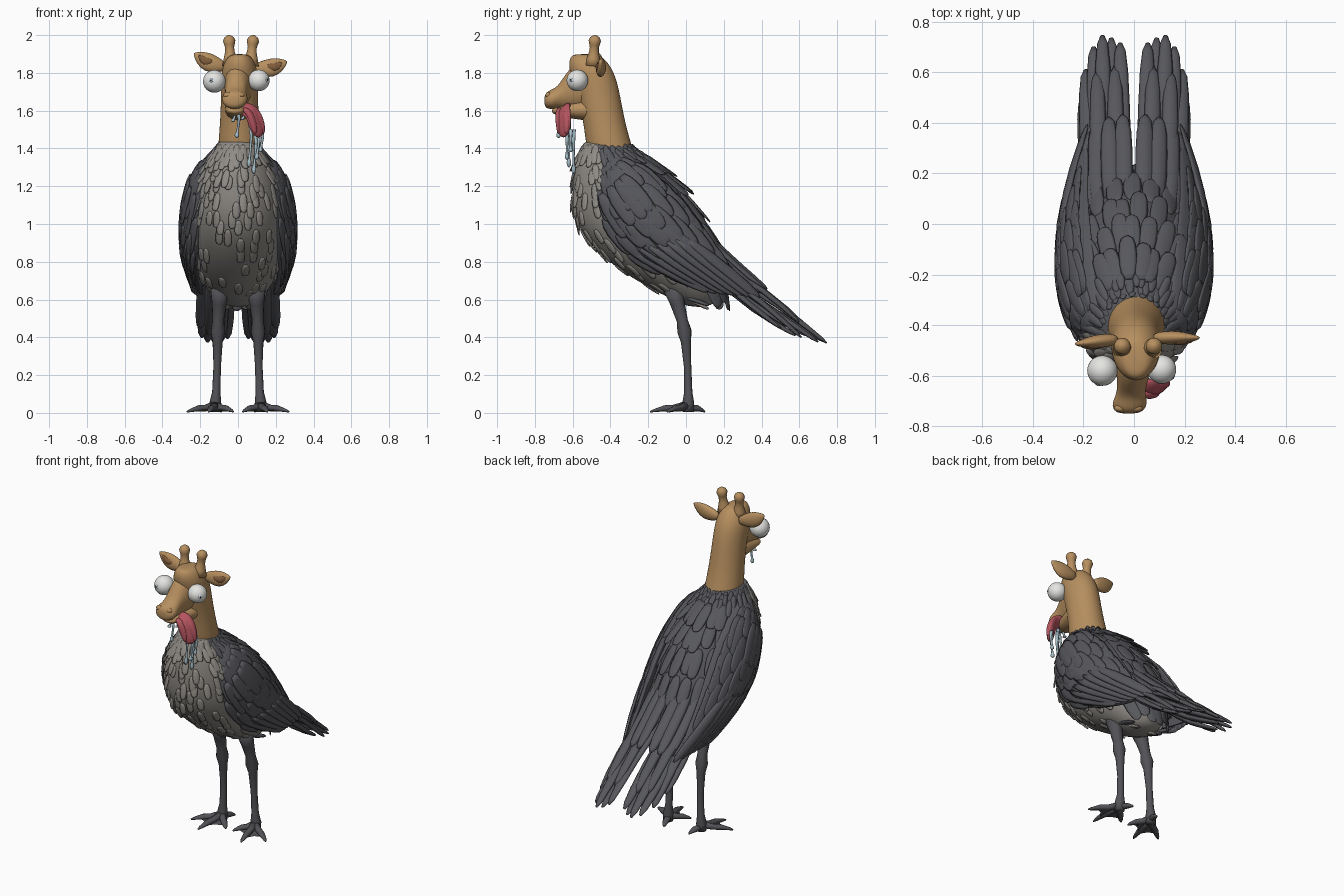
import bpy, bmesh, math, random
from mathutils import Vector as V

if "Cube" in bpy.data.objects:
    bpy.data.objects.remove(bpy.data.objects["Cube"])
random.seed(4)

def material(name, *rgb):
    m = bpy.data.materials.new(name)
    m.diffuse_color = (*rgb, 1)
    m.use_nodes = True
    m.node_tree.nodes["Principled BSDF"].inputs["Base Color"].default_value = m.diffuse_color
    return m

TAN, BROWN = material("tan_hide", .47, .275, .115), material("dark_brown", .22, .11, .045)
DARK, PALE = material("slate_feather", .095, .096, .108), material("warm_grey_feather", .275, .258, .235)
LEG, DROOL = material("leg_grey", .085, .085, .095), material("drool_blue", .4, .54, .6)
WHITE, IRIS = material("eye_white", .78, .78, .76), material("iris_blue", .5, .6, .7)
BLACK, PINK = material("pupil_black", .01, .01, .01), material("tongue_red", .46, .09, .115)

def finish(bm, name, mats, subsurf=0, mirror=False):
    bmesh.ops.recalc_face_normals(bm, faces=bm.faces[:])
    for f in bm.faces:
        f.smooth = True
    me = bpy.data.meshes.new(name)
    bm.to_mesh(me)
    bm.free()
    for m in mats:
        me.materials.append(m)
    ob = bpy.data.objects.new(name, me)
    bpy.context.collection.objects.link(ob)
    if mirror:
        ob.modifiers.new("mirror", 'MIRROR').use_mirror_merge = False
    if subsurf:
        s = ob.modifiers.new("smooth", 'SUBSURF')
        s.levels = s.render_levels = subsurf

def skin(bm, rings, mat=0):
    vs = [[bm.verts.new(p) for p in r] for r in rings]
    n = len(vs[0])
    faces = [bm.faces.new((a[i], a[(i + 1) % n], b[(i + 1) % n], b[i])) for a, b in zip(vs, vs[1:]) for i in range(n)]
    for f in faces + [bm.faces.new(vs[0]), bm.faces.new(vs[-1])]:
        f.material_index = mat

def ring(c, u, v, n=16):
    return [c + u * math.cos(2 * math.pi * i / n) + v * math.sin(2 * math.pi * i / n) for i in range(n)]

def sweep(bm, pts, widths, thicks, normal=(.13, -1, .07), mat=0, n=8):
    pts, rings = [V(p) for p in pts], []
    for i, p in enumerate(pts):
        t = (pts[min(i + 1, len(pts) - 1)] - pts[max(i - 1, 0)]).normalized()
        side = t.cross(V(normal)).normalized()
        rings.append(ring(p, side * widths[i], side.cross(t) * thicks[i], n))
    skin(bm, rings, mat)

def feather(bm, base, tip, hw, normal, th=.01, bend=.01, mat=0):
    base, tip, nn = V(base), V(tip), V(normal).normalized()
    pts = [base.lerp(tip, t) + nn * bend * math.sin(math.pi * t) for t in (0, .15, .35, .6, .82, .95, 1)]
    sweep(bm, pts, [hw * k for k in (.4, .8, 1, 1, .9, .65, .25)],
          [th * k for k in (.5, 1, 1, .9, .8, .6, .25)], nn, mat)

def table(rows, t):
    i = max(0, min(int(t), len(rows) - 2))
    return [a + (b - a) * (t - i) for a, b in zip(rows[i], rows[i + 1])]

def blob(name, c, size, mat, seg=16):
    bm = bmesh.new()
    bmesh.ops.create_uvsphere(bm, u_segments=seg, v_segments=seg // 2, radius=1)
    for v in bm.verts:
        v.co = V(c) + V(a * b for a, b in zip(v.co, size))
    finish(bm, name, [mat])

# Body: horizontal sections (z, front y, back y, half width)
BODY = [(1.45, -.538, -.31, .105), (1.40, -.555, -.275, .125), (1.34, -.583, -.18, .165), (1.25, -.60, -.07, .215),
        (1.10, -.608, .05, .25), (.95, -.563, .14, .26), (.80, -.415, .19, .235), (.70, -.265, .205, .195),
        (.61, -.09, .18, .13), (.56, 0, .13, .06)]

def body_pt(t, a):
    z, y0, y1, w = table(BODY, t)
    return V((w * math.sin(a), (y0 + y1) / 2 - (y1 - y0) / 2 * math.cos(a), z))

def is_pale(p):
    return (p.y + .465) * .8 + (p.z - 1.42) * .64 < 0 or (p.z < .63 and p.y < .12)

bm = bmesh.new()
skin(bm, [[body_pt(t, 2 * math.pi * i / 32) for i in range(32)] for t in range(len(BODY))])
for f in bm.faces:
    f.material_index = 1 if is_pale(f.calc_center_median()) else 0
finish(bm, "body", [DARK, PALE], 2)

# Scattered feathers on breast and back, with a ruff at the neck
bm = bmesh.new()
for row, k in [(r, k) for r in range(22) for k in range(22)]:
    t = .6 + row * .33
    a = 2 * math.pi * (k + .5 * (row % 2) + random.uniform(-.3, .3)) / 22
    p, q = body_pt(t, a), body_pt(t + .3, a)
    d = (q - p).normalized()
    nn = d.cross(body_pt(t, a + .05) - p).normalized()
    if nn.dot(p - V((0, (p.y - .2) / 2, p.z))) < 0 and abs(p.x) > .01:
        nn.negate()
    if nn.dot(p - V((0, -.2, p.z))) < 0:
        nn.negate()
    pale = is_pale(p)
    if row > 2 and (random.random() < .45 if pale else row % 3 or math.cos(a) > -.1):
        continue
    if row > 18 and math.cos(a) < .3:
        continue
    length, hw, lift = (.09, .021, .008) if pale else (.11, .018, .02) if row < 3 else (.19, .036, .007)
    feather(bm, p - nn * .005, p + d * length * random.uniform(.85, 1.15) + nn * lift * random.uniform(.3, 1),
            hw, nn, .006 if pale else .008, .001, 1 if pale else 0)
for s, (x, z, m) in [(s, r) for s in (-1, 1) for r in ((.02, .575, 1), (.055, .55, 1), (.09, .57, 0))]:
    feather(bm, (s * x, -.02, .62), (s * x * 1.2, .12, z), .028, (0, .3, -1), .012, 0, m)
finish(bm, "body_feathers", [DARK, PALE])

# Wings: curved sections along a slanted axis (x, y, z, half height, half thickness)
WING = [(.16, -.42, 1.345, .055, .024), (.222, -.36, 1.23, .165, .047), (.26, -.24, 1.07, .22, .047), (.268, -.115, .935, .21, .044),
        (.252, .025, .815, .155, .036), (.222, .165, .715, .095, .028), (.20, .31, .635, .035, .012)]
UP = V((0, .75, .66))

def wing_pt(t, s, h=1):
    x, y, z, hh, th = table(WING, t)
    k = .42 if s > 0 else .14 + .03 * t
    return V((x + h * th * math.sqrt(max(0, 1 - s * s)) - k * hh * s * s, y, z)) + UP * hh * s

bm = bmesh.new()
skin(bm, [[wing_pt(t, math.cos(a * math.pi / 10), 1 if a < 10 else -1) for a in range(20)] for t in range(7)])
finish(bm, "wing", [DARK], 2, True)

bm = bmesh.new()
for row, k in [(r, k) for r in range(7) for k in range(6)]:
    t, s = .4 + row * .55, max(-.95, min(.8, -.92 + .35 * (k + .4 * (row % 2)) + random.uniform(-.07, .07)))
    nn = V((1, 0, 0)) + UP * s * (.7 if s > 0 else .35)
    feather(bm, wing_pt(t, s) - nn * .006, wing_pt(t + random.uniform(1.1, 1.4), s * .93) + nn * .001,
            .18 * table(WING, t + .5)[3] + .007, nn, .009, .004)
for i in range(7):
    s = -.85 + i * .2
    feather(bm, wing_pt(2.7 + .12 * i, s), (.24 - .009 * i, .12 + .045 * i, .645 - .006 * i),
            .031, V((1, .2, .3)) + UP * s * .5, .011, .012)
finish(bm, "wing_feathers", [DARK], 0, True)

# Tail: long feathers (base x, tip x, tip y, tip z, bow) under shorter covering rows
bm = bmesh.new()
for x0, x1, y, z, bow in [(.035, .055, .715, .395, .025), (.075, .09, .735, .375, -.01), (.11, .125, .745, .37, .025),
                          (.145, .16, .70, .375, .0), (.17, .19, .61, .40, .02), (.175, .2, .5, .45, -.01), (.09, .105, .65, .405, -.03),
                          (.14, .15, .58, .41, -.03), (.06, .075, .62, .47, .04), (.13, .145, .6, .48, .04)]:
    feather(bm, (x0, .06, .82), (x1, y, z), .033, (.1, .55, .83), .017, bow)
for x0, x1, y, z in [(.04, .045, .43, .655), (.09, .10, .42, .65), (.14, .15, .40, .635), (.17, .175, .36, .63),
                     (.03, .03, .25, .795), (.09, .10, .27, .77), (.15, .155, .26, .75)]:
    feather(bm, (x0, y - .36, z + .32), (x1, y, z), .037, (.15, .6, .8), .018, -.005)
finish(bm, "tail_feathers", [DARK], 0, True)

# Legs with knobbly joints, toes and short webs
bm = bmesh.new()
leg = [(.095, -.075, .68, .055), (.10, -.045, .58, .039), (.105, -.02, .49, .03), (.107, -.008, .43, .038), (.108, 0, .375, .027),
       (.11, .008, .25, .02), (.115, .012, .11, .022), (.12, .012, .05, .032), (.12, .012, .006, .03)]
sweep(bm, [p[:3] for p in leg], [p[3] for p in leg], [p[3] for p in leg], n=12)
root, toes = V((.12, .005, .042)), [V((.025, -.09, .006)), V((.155, -.19, .006)), V((.27, -.10, .006)), V((.09, .10, .006))]
for tip in toes:
    sweep(bm, [root.lerp(tip, k) + V((0, 0, h)) for k, h in ((0, 0), (.35, -.004), (.6, .003), (.75, .003), (.9, .002), (1, 0))],
          [.026, .02, .02, .016, .012, .004], [.022, .018, .017, .012, .008, .004], (0, 0, 1))
for a, b in zip(toes[:2], toes[1:3]):
    r = V((.12, .01, .025))
    bm.faces.new([bm.verts.new(p) for p in (r, r.lerp(a, .75), r.lerp((a + b) / 2, .65), r.lerp(b, .7))])
finish(bm, "leg_and_foot", [LEG], 0, True)

# Neck and skull: horizontal sections (z, front y, back y, half width)
bm = bmesh.new()
NECK = [(1.34, -.50, -.26, .11), (1.40, -.53, -.28, .117), (1.5, -.54, -.31, .108), (1.6, -.558, -.332, .102), (1.7, -.585, -.35, .1),
        (1.78, -.61, -.37, .1), (1.84, -.625, -.40, .09), (1.885, -.615, -.44, .065), (1.9, -.59, -.48, .035)]
skin(bm, [ring(V((.008, (a + b) / 2, z)), V((w, 0, 0)), V((0, (b - a) / 2, 0))) for z, a, b, w in NECK])
finish(bm, "neck_and_skull", [TAN], 2)

# Muzzle and jaw: sections along y (y, z, half height, half width)
MUZZLE = [(-.48, 1.74, .13, .085), (-.57, 1.735, .13, .075), (-.63, 1.71, .1, .058), (-.675, 1.672, .06, .058),
          (-.71, 1.66, .054, .073), (-.74, 1.655, .044, .06), (-.75, 1.653, .02, .03)]
JAW = [(-.46, 1.61, .07, .085), (-.56, 1.605, .055, .072), (-.64, 1.6, .036, .056), (-.69, 1.598, .02, .045), (-.71, 1.598, .01, .025)]
for name, rows in (("muzzle", MUZZLE), ("jaw", JAW)):
    bm = bmesh.new()
    skin(bm, [ring(V((.008 + .12 * (y + .5), y, z)), V((w, 0, 0)), V((0, 0, h))) for y, z, h, w in rows])
    finish(bm, name, [TAN], 2)
for x in (-.052, .01):
    blob("nostril", (x, -.738, 1.672), (.011, .007, .008), BROWN)
    blob("nostril_rim", (x * 1.05, -.728, 1.682), (.024, .016, .017), TAN)

# Bulging eyes with tiny irises
for c, r, d in [(V((-.125, -.58, 1.755)), .06, V((-.3, -.95, .1))), (V((.11, -.575, 1.76)), .057, V((.8, -.6, .05)))]:
    blob("eyeball", c, (r, r, r), WHITE, 32)
    for name, rad, out, m in (("iris", .011, .0005, IRIS), ("pupil", .004, .0025, BLACK)):
        bm = bmesh.new()
        sweep(bm, [c + d.normalized() * (r - .004), c + d.normalized() * (r + out)], [rad] * 2, [rad] * 2, (0, 0, 1), n=16)
        finish(bm, name, [m])

# Horn knobs
bm = bmesh.new()
k = [(1.84, .045), (1.88, .034), (1.91, .026), (1.935, .024), (1.95, .028), (1.97, .033), (1.987, .026), (1.997, .012), (2.0, .003)]
for x, lean in ((-.04, -.06), (.068, .1)):
    sweep(bm, [(x + lean * (z - 1.86), -.49 + .08 * (z - 1.88), z) for z, r in k], [r for z, r in k], [r for z, r in k], n=16)
finish(bm, "horn_knobs", [TAN])

# Ears with darker inner faces
for a, b in [(V((-.06, -.455, 1.83)), V((-.235, -.475, 1.905))), (V((.07, -.45, 1.82)), V((.262, -.45, 1.862)))]:
    for name, k0, k1, w, off, m in (("ear", 0, 1, 1, 0, TAN), ("inner_ear", .42, .85, .45, -.019, BROWN)):
        bm = bmesh.new()
        p, q = a.lerp(b, k0) + V((0, off, 0)), a.lerp(b, k1) + V((0, off * .7, 0))
        sweep(bm, [p.lerp(q, k) + V((0, 0, h)) for k, h in ((0, 0), (.3, -.011), (.55, -.018), (.8, -.009), (1, 0))],
              [w * r for r in (.022, .044, .054, .04, .004)], [w * r for r in (.02, .028, .028, .018, .004)], (0, -1, .1), n=12)
        finish(bm, name, [m], 1)

# Lolling tongue, cupped by a raised rim on both sides
bm = bmesh.new()
path = [V(p) for p in ((.0, -.62, 1.605), (.04, -.645, 1.612), (.072, -.65, 1.595), (.09, -.648, 1.555), (.102, -.645, 1.51),
                       (.108, -.648, 1.475), (.108, -.65, 1.458))]
sweep(bm, path, [.03, .046, .052, .054, .05, .036, .01], [.016, .02, .022, .022, .022, .018, .006], (.6, -.75, .3), n=16)
for s in (-1, 1):
    sweep(bm, [p + V((s * .021 + .005, s * .019 - .006, 0)) for p in path[1:6]], [.014, .022, .024, .021, .009],
          [.012, .018, .018, .017, .008], (.6, -.75, .3))
finish(bm, "tongue", [PINK], 1)

# Drool strands ending in drops
bm = bmesh.new()
for x, y, z0, z1 in [(-.02, -.67, 1.6, 1.54), (.0, -.675, 1.6, 1.455), (.03, -.66, 1.6, 1.55), (.065, -.62, 1.54, 1.30),
                     (.09, -.595, 1.5, 1.265), (.105, -.63, 1.49, 1.34), (.125, -.61, 1.5, 1.38)]:
    rs = (.012, .008, .006, .007, .012, .011, .002)
    sweep(bm, [(x + .006 * math.sin(5 * k), y, z0 + (z1 - z0) * k) for k in (0, .3, .6, .8, .88, .95, 1)], rs, rs)
finish(bm, "drool", [DROOL])
